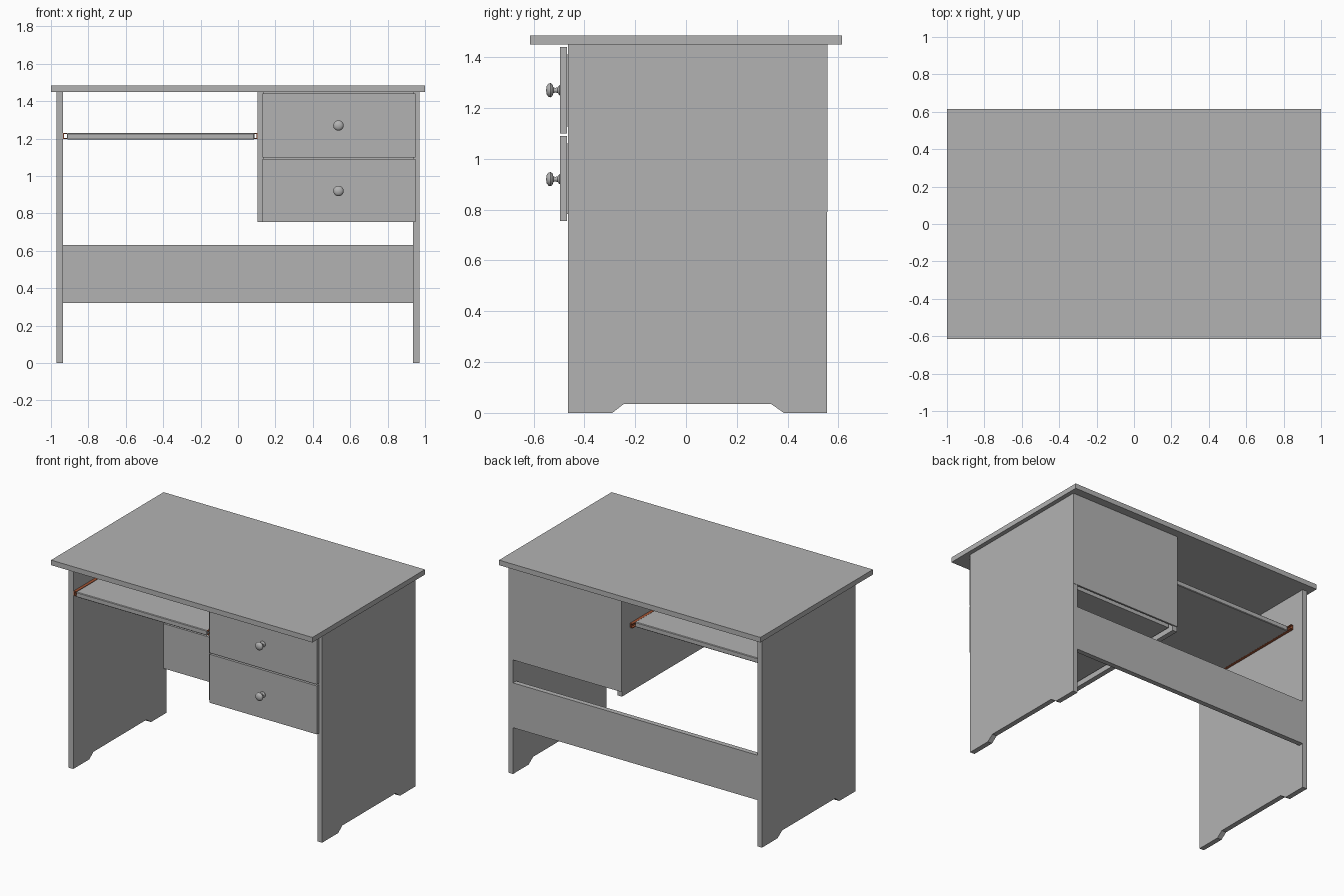
import bpy, bmesh, math

if "Cube" in bpy.data.objects:
    bpy.data.objects.remove(bpy.data.objects["Cube"])


def material(name, rgb):
    m = bpy.data.materials.new(name)
    m.diffuse_color = (*rgb, 1)
    m.use_nodes = True
    m.node_tree.nodes["Principled BSDF"].inputs["Base Color"].default_value = m.diffuse_color
    return m


GREY = material("grey board", (0.45, 0.45, 0.45))
RUST = material("rust runner", (0.36, 0.09, 0.035))


def finish(bm, name, mat):
    bmesh.ops.recalc_face_normals(bm, faces=bm.faces)
    me = bpy.data.meshes.new(name)
    bm.to_mesh(me)
    bm.free()
    me.materials.append(mat)
    ob = bpy.data.objects.new(name, me)
    bpy.context.collection.objects.link(ob)
    return ob


def box(name, x, y, z, mat=GREY, bevel=0):
    bm = bmesh.new()
    bmesh.ops.create_cube(bm, size=1)
    for v in bm.verts:
        v.co = [r[0] + (c + 0.5) * (r[1] - r[0]) for c, r in zip(v.co, (x, y, z))]
    if bevel:
        bmesh.ops.bevel(bm, geom=bm.edges[:], offset=bevel, segments=1, affect='EDGES')
    return finish(bm, name, mat)


def extrude(name, pts, vec, mat=GREY):
    """Closed outline of 3D points, swept along vec."""
    bm = bmesh.new()
    f = bm.faces.new([bm.verts.new(p) for p in pts])
    ext = bmesh.ops.extrude_face_region(bm, geom=[f])["geom"]
    bmesh.ops.translate(bm, vec=vec, verts=[g for g in ext if isinstance(g, bmesh.types.BMVert)])
    return finish(bm, name, mat)


# Desk top
box("desk_top", (-1, 1), (-0.615, 0.615), (1.45, 1.485))

# Side panels with the cut-out foot
side = [(-0.465, 0), (-0.29, 0), (-0.245, 0.035), (0.335, 0.035),
        (0.385, 0), (0.555, 0), (0.555, 1.45), (-0.465, 1.45)]
for label, x0 in (("left", -0.97), ("right", 0.935)):
    extrude(label + "_side_panel", [(x0, y, z) for y, z in side], (0.035, 0, 0))

# Rear brace, cabinet divider and cabinet back
box("rear_brace", (-0.935, 0.935), (0.52, 0.555), (0.32, 0.63))
box("cabinet_divider", (0.105, 0.14), (-0.465, 0.55), (0.755, 1.45))
box("cabinet_back", (0.105, 0.97), (0.545, 0.557), (0.79, 1.45))

# Keyboard tray and its channel runners
box("keyboard_tray", (-0.915, 0.088), (-0.465, 0.43), (1.195, 1.23), bevel=0.004)
channel = [(0, 0), (0.02, 0), (0.02, 0.006), (0.006, 0.006),
           (0.006, 0.026), (0.02, 0.026), (0.02, 0.032), (0, 0.032)]
for label, x0, s in (("left", -0.935, 1), ("right", 0.105, -1)):
    extrude(label + "_tray_runner", [(x0 + s * u, -0.46, 1.198 + w) for u, w in channel],
            (0, 0.92, 0), RUST)

# Drawers: front board, open box and turned knob
knob = [(0, -0.495), (0.02, -0.495), (0.02, -0.498), (0.011, -0.505), (0.009, -0.515),
        (0.011, -0.522), (0.023, -0.526), (0.028, -0.533), (0.026, -0.541),
        (0.017, -0.548), (0, -0.551)]
for label, z0, z1 in (("lower", 0.755, 1.09), ("upper", 1.10, 1.44)):
    box(label + "_drawer_front", (0.13, 0.95), (-0.495, -0.469), (z0, z1))
    b, t = z0 + 0.028, z1 - 0.03
    box(label + "_drawer_inner_front", (0.15, 0.925), (-0.47, -0.455), (b, t))
    box(label + "_drawer_rear", (0.15, 0.925), (0.505, 0.52), (b, t))
    box(label + "_drawer_left_wall", (0.15, 0.165), (-0.455, 0.505), (b, t))
    box(label + "_drawer_right_wall", (0.91, 0.925), (-0.455, 0.505), (b, t))
    box(label + "_drawer_bottom", (0.165, 0.91), (-0.455, 0.505), (b, b + 0.012))
    zc = 0.92 if label == "lower" else 1.27
    bm = bmesh.new()
    vs = [bm.verts.new((0.537 + r, y, zc)) for r, y in knob]
    es = [bm.edges.new(p) for p in zip(vs, vs[1:])]
    bmesh.ops.spin(bm, geom=vs + es, cent=(0.537, 0, zc), axis=(0, 1, 0),
                   angle=math.tau, steps=24, use_duplicate=False)
    bmesh.ops.remove_doubles(bm, verts=bm.verts, dist=1e-5)
    ob = finish(bm, label + "_drawer_knob", GREY)
    bpy.ops.object.select_all(action='DESELECT')
    ob.select_set(True)
    bpy.context.view_layer.objects.active = ob
    bpy.ops.object.shade_smooth_by_angle(angle=math.radians(40))
